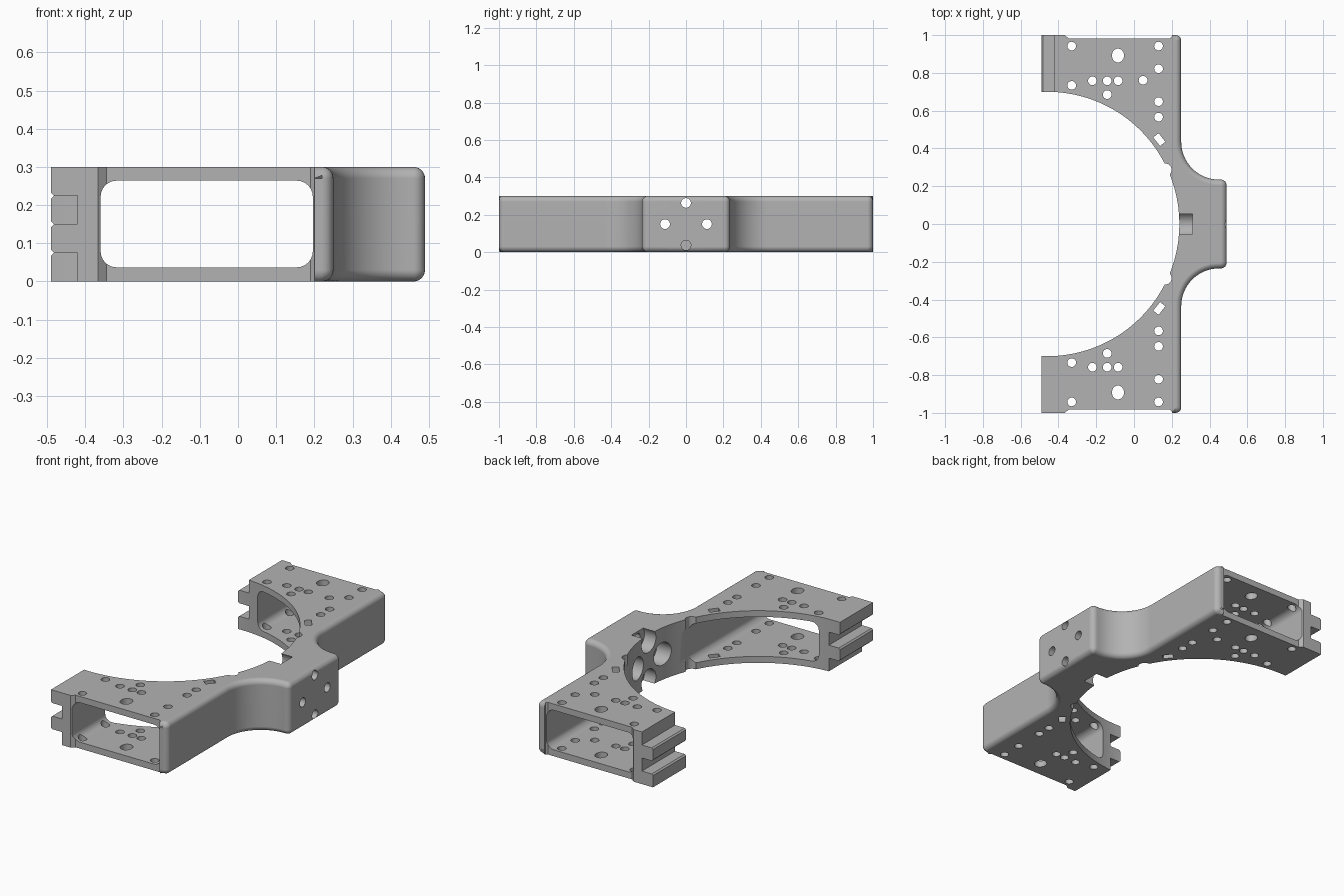
import bpy
import bmesh
from math import sin, cos, sqrt, radians

cube = bpy.data.objects.get("Cube")
if cube:
    bpy.data.objects.remove(cube, do_unlink=True)

HEIGHT = 0.3
EDGE = 0.03

grey = bpy.data.materials.new("matte grey")
grey.use_nodes = True
grey.diffuse_color = (0.45, 0.45, 0.45, 1)
grey.node_tree.nodes["Principled BSDF"].inputs["Base Color"].default_value = (0.45, 0.45, 0.45, 1)


def arc(cx, cy, r, start, end, n):
    angles = [radians(start + (end - start) * i / n) for i in range(n + 1)]
    return [(cx + r * cos(a), cy + r * sin(a)) for a in angles]


def circle(cx, cy, r, n=24):
    return arc(cx, cy, r, 0, 360, n)[:-1]


def rounded_rect(x0, x1, y0, y1, r):
    return (arc(x1 - r, y1 - r, r, 0, 90, 6) + arc(x0 + r, y1 - r, r, 90, 180, 6)
            + arc(x0 + r, y0 + r, r, 180, 270, 6) + arc(x1 - r, y0 + r, r, 270, 360, 6))


def loft(bm, rings):
    """Skin a stack of equal-length rings and cap both ends."""
    rings = [[bm.verts.new(p) for p in ring] for ring in rings]
    for low, high in zip(rings, rings[1:]):
        for i in range(len(low)):
            j = (i + 1) % len(low)
            bm.faces.new((low[i], low[j], high[j], high[i]))
    bm.faces.new(rings[0][::-1])
    bm.faces.new(rings[-1])


def prism(bm, pts, lo, hi, axis="z"):
    place = {"x": lambda a, b, h: (h, a, b),
             "y": lambda a, b, h: (a, h, b),
             "z": lambda a, b, h: (a, b, h)}[axis]
    loft(bm, [[place(a, b, h) for a, b in pts] for h in (lo, hi)])


def make_object(name, bm):
    bmesh.ops.recalc_face_normals(bm, faces=bm.faces)
    mesh = bpy.data.meshes.new(name)
    bm.to_mesh(mesh)
    bm.free()
    obj = bpy.data.objects.new(name, mesh)
    bpy.context.collection.objects.link(obj)
    return obj


def mirrored(pts, side):
    return [(x, y * side) for x, y in pts]


def outline(inset):
    """Plan of the bracket; the inset pulls in only the outer side."""
    r = EDGE - inset
    half = arc(-0.46, 0, 0.7, 0, 92.45, 40)
    half += [(-0.49, 1), (0.19, 1)]
    half += arc(0.22, 0.97, r, 90, 0, 6)
    half += arc(0.45, 0.435, 0.2 + inset, 180, 270, 16)
    half += arc(0.46, 0.205, r, 90, 0, 6)
    return half + mirrored(half[:0:-1], -1)


# Body with rounded outer rims
profile = []
for i in range(7):
    a = radians(15 * i)
    profile.append((EDGE * (1 - sin(a)), min(EDGE * (1 - cos(a)), EDGE)))
steps = [(z, EDGE - sqrt(max(EDGE ** 2 - (EDGE - z) ** 2, 0))) for z, _ in profile[::-1]]
levels = [(z, min(d, EDGE - 0.001)) for z, d in steps]
levels += [(HEIGHT - z, d) for z, d in levels[::-1]]
bm = bmesh.new()
loft(bm, [[(x, y, z) for x, y in outline(d)] for z, d in levels])
body = make_object("bracket_body", bm)
body.data.materials.append(grey)

cutters = []


def cutter(name, bm):
    obj = make_object(name, bm)
    obj.hide_render = True
    cutters.append(obj)


# Hollow through both arms
bm = bmesh.new()
prism(bm, rounded_rect(-0.36, 0.196, 0.037, 0.264, 0.042), -1.2, 1.2, "y")
cutter("arm_hollow", bm)

# Shallow recess on each arm end and relief beside the hub
bm = bmesh.new()
recess = [(-0.39, 1.02), (-0.345, 0.982), (0.19, 0.982), (0.2, 0.992), (0.2, 1.02)]
for side in (-1, 1):
    prism(bm, mirrored(recess, side), -0.1, 0.4)
    prism(bm, mirrored(circle(0.165, 0.287, 0.034), side), -0.1, 0.4)
cutter("end_recesses", bm)

# Interlocking fingers, staggered between the two arms
bm = bmesh.new()
slots = {-1: [(-0.05, 0.075), (0.15, 0.225)], 1: [(0.075, 0.15), (0.225, 0.35)]}
for side, spans in slots.items():
    for lo, hi in spans:
        flare = [(-0.42, lo), (-0.482, lo), (-0.5, lo - 0.018),
                 (-0.5, hi + 0.018), (-0.482, hi), (-0.42, hi)]
        prism(bm, flare, side * 0.6, side * 1.1, "y")
cutter("finger_slots", bm)

# Screw holes and slanted slots through the arm plates
bm = bmesh.new()
holes = [(-0.33, 0.942), (0.13, 0.942), (0.13, 0.822), (0.13, 0.648), (0.13, 0.566),
         (-0.33, 0.734), (-0.22, 0.758), (-0.142, 0.758), (-0.084, 0.758), (-0.142, 0.685)]
for side in (-1, 1):
    for x, y in holes:
        prism(bm, circle(x, y * side, 0.023), -0.1, 0.4)
    oval = [(-0.085 + x, 0.892 + y * 1.15) for x, y in circle(0, 0, 0.032)]
    prism(bm, mirrored(oval, side), -0.1, 0.4)
    c, s = cos(radians(-52)), sin(radians(-52))
    slot = [(0.134 + u * c - v * s, 0.447 + u * s + v * c)
            for u, v in [(-0.029, -0.018), (0.029, -0.018), (0.029, 0.018), (-0.029, 0.018)]]
    prism(bm, mirrored(slot, side), -0.1, 0.4)
prism(bm, circle(0.048, 0.761, 0.023), -0.1, 0.4)
cutter("plate_holes", bm)

# Hub bolts: wide counterbores inside, narrow holes outside
bolts = [(0, 0.263), (0, 0.037), (0.112, 0.15), (-0.112, 0.15)]
for name, radius, end in (("hub_counterbores", 0.065, 0.31), ("hub_bolt_holes", 0.026, 0.6)):
    bm = bmesh.new()
    for y, z in bolts:
        prism(bm, circle(y, z, radius, 32), 0.1, end, "x")
    cutter(name, bm)

# Apply the cuts, then drop the cutters
bpy.ops.object.select_all(action="DESELECT")
bpy.context.view_layer.objects.active = body
body.select_set(True)
for tool in cutters:
    mod = body.modifiers.new(tool.name, "BOOLEAN")
    mod.operation = "DIFFERENCE"
    mod.solver = "EXACT"
    mod.object = tool
    bpy.ops.object.modifier_apply(modifier=mod.name)
    bpy.data.objects.remove(tool, do_unlink=True)

# Smooth rounds with crisp edges
bpy.ops.object.shade_smooth_by_angle(angle=radians(30))
weighted = body.modifiers.new("flat_faces", "WEIGHTED_NORMAL")
weighted.keep_sharp = True
